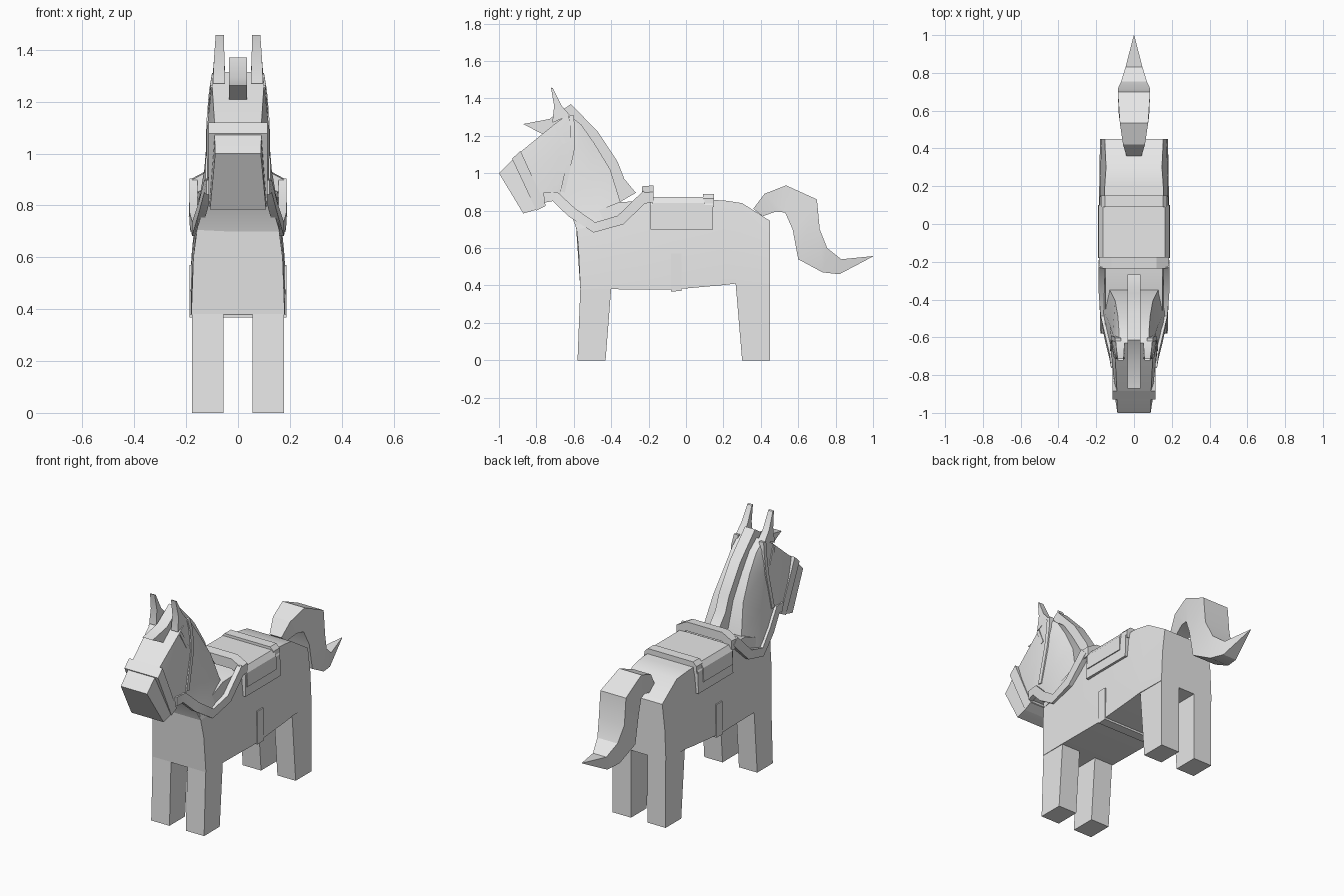
import bpy, bmesh, math
from mathutils import Vector

if "Cube" in bpy.data.objects:
    bpy.data.objects.remove(bpy.data.objects["Cube"])

grey = bpy.data.materials.new("light grey")
grey.use_nodes = True
grey.diffuse_color = (0.8, 0.8, 0.8, 1)
grey.node_tree.nodes["Principled BSDF"].inputs["Base Color"].default_value = (0.8, 0.8, 0.8, 1)


def skin(name, rings, mirror=False):
    """Skin closed rings of points into a capped solid, optionally on both sides."""
    bm = bmesh.new()
    for side in ((1, -1) if mirror else (1,)):
        loops = [[bm.verts.new((side * x, y, z)) for x, y, z in ring] for ring in rings]
        n = len(loops[0])
        for a, b in zip(loops, loops[1:]):
            for i in range(n):
                j = (i + 1) % n
                bm.faces.new((a[i], a[j], b[j], b[i]))
        bm.faces.new(loops[0])
        bm.faces.new(loops[-1])
    bmesh.ops.remove_doubles(bm, verts=bm.verts, dist=0.0005)
    bmesh.ops.recalc_face_normals(bm, faces=bm.faces)
    mesh = bpy.data.meshes.new(name)
    bm.to_mesh(mesh)
    bm.free()
    mesh.materials.append(grey)
    obj = bpy.data.objects.new(name, mesh)
    bpy.context.collection.objects.link(obj)
    bpy.ops.object.select_all(action="DESELECT")
    obj.select_set(True)
    bpy.context.view_layer.objects.active = obj
    bpy.ops.object.shade_smooth_by_angle(angle=math.radians(28))
    return obj


def loft(name, sections):
    """Each section lists (y, z, half width) stations, mirrored across x."""
    skin(name, [[(w, y, z) for y, z, w in s] + [(-w, y, z) for y, z, w in reversed(s)]
                for s in sections])


def plate(name, pairs, width):
    """Upright plate of constant half width between two edge lines."""
    loft(name, [[(*a, width), (*b, width)] for a, b in pairs])


def strap(name, path, width, depth=0.03):
    """Flat band along a side path, on both sides of the model."""
    pts = [Vector(p) for p in path]
    rings = []
    for i, p in enumerate(pts):
        d = pts[min(i + 1, len(pts) - 1)] - pts[max(i - 1, 0)]
        off = Vector((0, -d.z, d.y)).normalized() * width / 2
        inner = Vector((depth, 0, 0))
        rings.append([p + off, p - off, p - off - inner, p + off - inner])
    skin(name, rings, mirror=True)


# Torso with tapered flanks
loft("torso", [
    [(-.59, .75, .152), (-.575, .6, .172), (-.565, .38, .18)],
    [(-.36, .845, .15), (-.36, .6, .176), (-.40, .38, .182)],
    [(-.08, .86, .155), (-.08, .6, .18), (-.08, .377, .184)],
    [(.2, .855, .155), (.2, .6, .18), (.2, .402, .184)],
    [(.3, .84, .148), (.28, .6, .178), (.265, .41, .183)],
    [(.45, .745, .155), (.45, .6, .172), (.45, .41, .18)]])

# Legs
for name, foot, top, height in (("front_legs", (-.58, -.43), (-.565, -.4), .385),
                                ("rear_legs", (.3, .45), (.265, .45), .415)):
    skin(name, [[(x, y[i], z) for x, i in ((.055, 0), (.178, 0), (.178, 1), (.055, 1))]
                for y, z in ((foot, 0), (top, height))], mirror=True)

# Neck and head
loft("neck", [
    [(-.585, .70, .16), (-.46, .72, .165), (-.33, .78, .145)],
    [(-.61, .77, .14), (-.48, .82, .15), (-.355, .86, .125)],
    [(-.67, .86, .12), (-.53, .94, .13), (-.405, 1.02, .10)],
    [(-.68, 1.1, .11), (-.58, 1.14, .113), (-.49, 1.16, .085)],
    [(-.70, 1.25, .095), (-.62, 1.27, .10), (-.56, 1.26, .08)],
    [(-.69, 1.27, .09), (-.65, 1.3, .09), (-.63, 1.315, .08)]])
loft("head", [
    [(-.63, 1.315, .095), (-.60, 1.13, .114), (-.66, .89, .115)],
    [(-.70, 1.265, .1), (-.68, 1.09, .121), (-.72, .86, .12)],
    [(-.89, 1.11, .09), (-.85, 1.02, .103), (-.77, .85, .108)]])
loft("muzzle", [
    [(-.885, 1.11, .09), (-.75, .83, .108)],
    [(-.94, 1.06, .09), (-.80, .805, .11)],
    [(-1, 1, .088), (-.87, .785, .108)]])

# Ears
skin("ears", [[(a, y0, z0), (b, y0, z0), (b, y1, z1), (a, y1, z1)] for a, b, y0, z0, y1, z1 in (
    (.05, .097, -.715, .1 + 1.17, -.62, 1.31),
    (.052, .093, -.705, 1.36, -.665, 1.36),
    (.055, .086, -.722, 1.458, -.712, 1.455))], mirror=True)

# Forelock and mane
plate("forelock_and_mane", [
    ((-.87, 1.263), (-.75, 1.2)), ((-.73, 1.29), (-.68, 1.24)),
    ((-.615, 1.37), (-.62, 1.28)), ((-.47, 1.22), (-.53, 1.16)),
    ((-.365, 1.06), (-.43, 1.0)), ((-.33, .97), (-.38, .9)),
    ((-.268, .895), (-.355, .845))], .034)

# Tail
loft("tail", [
    [(.36, .81, .04), (.41, .77, .04)],
    [(.42, .89, .058), (.48, .795, .058)],
    [(.535, .935, .075), (.53, .79, .07)],
    [(.70, .86, .086), (.57, .7, .08)],
    [(.715, .7, .086), (.6, .54, .08)],
    [(.755, .6, .068), (.73, .47, .065)],
    [(.83, .54, .045), (.82, .46, .045)],
    [(1, .557, .001), (1, .555, .001)]])

# Saddle cloth, seat, raised back and girth
for name, y0, y1, low, mid, top, wide in (
        ("saddle_cloth", -.19, .145, .7, .83, .867, .185),
        ("saddle_seat", -.18, .1, .757, .84, .872, .19),
        ("saddle_back", .09, .15, .82, .865, .888, .178)):
    loft(name, [[(y, top, wide - .025), (y, mid, wide - .003), (y, low, wide)]
                for y in (y0, y1)])
plate("girth", [((-.08, .57), (-.08, .368)), ((-.025, .57), (-.025, .37))], .188)

# Arched front bar of the saddle
skin("saddle_bar", [[(x, -.235, z), (x, -.175, z + .005), (x, -.175, z - .05), (x, -.235, z - .06)]
                    for x, z in ((-.185, .895), (-.12, .93), (.12, .93), (.185, .895))])

# Bridle straps and reins
plate("noseband", [((-.93, 1.077), (-.80, .80)), ((-.885, 1.12), (-.75, .825))], .113)
strap("headstall", [(.1, -.615, 1.31), (.112, -.605, 1.24), (.122, -.61, 1.12),
                    (.126, -.66, .9)], .025)
strap("browband", [(.106, -.7, 1.26), (.116, -.65, 1.16)], .02)
strap("reins", [(.122, -.76, .87), (.13, -.7, .875), (.152, -.61, .79), (.177, -.49, .71),
                (.187, -.35, .75), (.187, -.21, .885)], .055)
